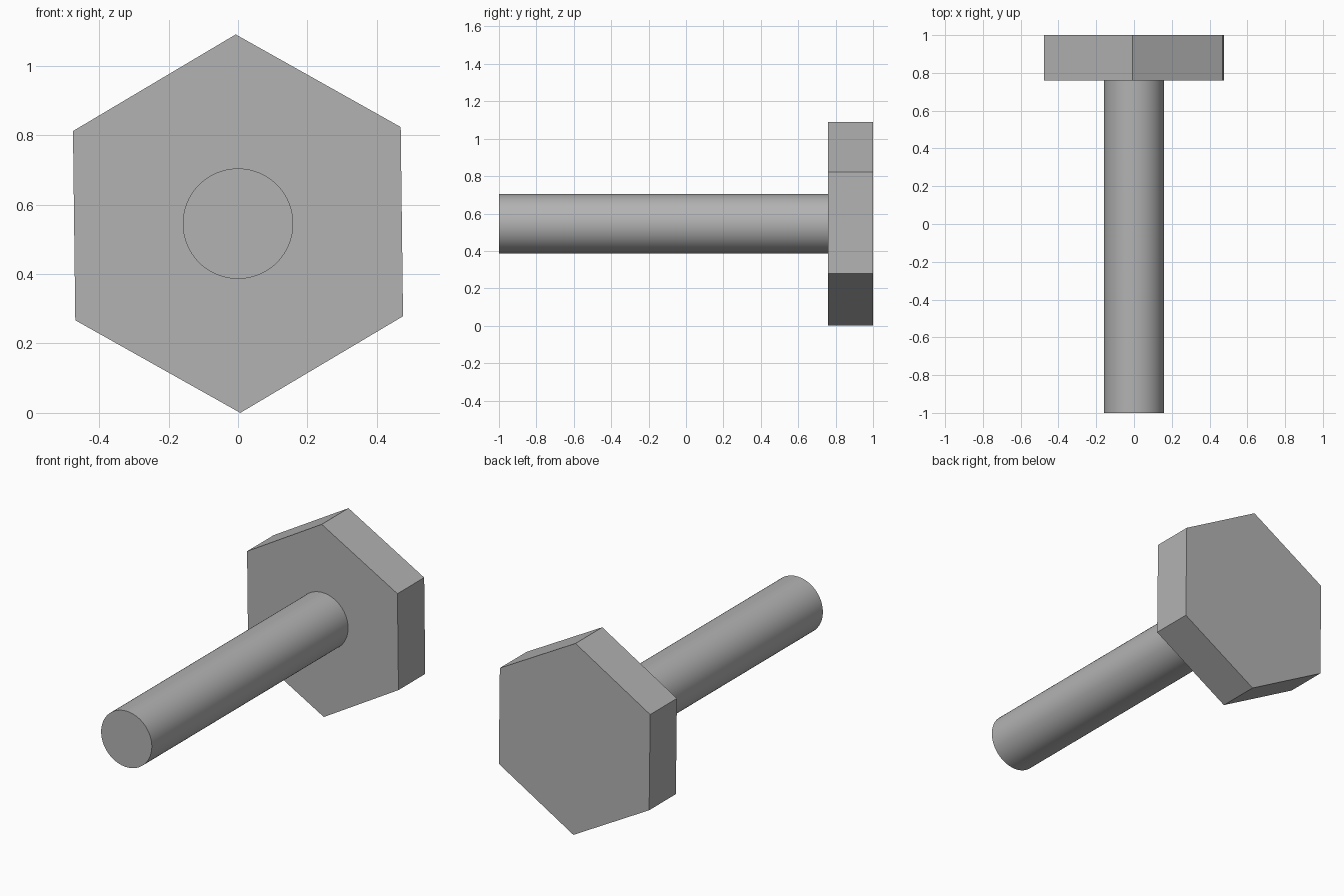
import bpy
from math import radians

if "Cube" in bpy.data.objects:
    bpy.data.objects.remove(bpy.data.objects["Cube"], do_unlink=True)

AXIS_Z = 0.545

steel = bpy.data.materials.new("grey steel")
steel.use_nodes = True
colour = (0.45, 0.45, 0.45, 1)
steel.diffuse_color = colour
steel.node_tree.nodes["Principled BSDF"].inputs["Base Color"].default_value = colour


def rod(name, sides, radius, y_front, y_back, twist=0):
    """Closed prism lying along the y axis."""
    bpy.ops.mesh.primitive_cylinder_add(
        vertices=sides, radius=radius, depth=y_back - y_front,
        location=(0, (y_front + y_back) / 2, AXIS_Z),
        rotation=(radians(90), radians(twist), 0))
    obj = bpy.context.object
    obj.name = name
    obj.data.materials.append(steel)
    return obj


# Hexagonal head, turned very slightly about the bolt axis
rod("hex_head", 6, 0.545, 0.76, 1.0, twist=-0.7)

# Smooth round shank
rod("shank", 96, 0.159, -1.0, 0.76)
bpy.ops.object.shade_smooth_by_angle(angle=radians(30))
